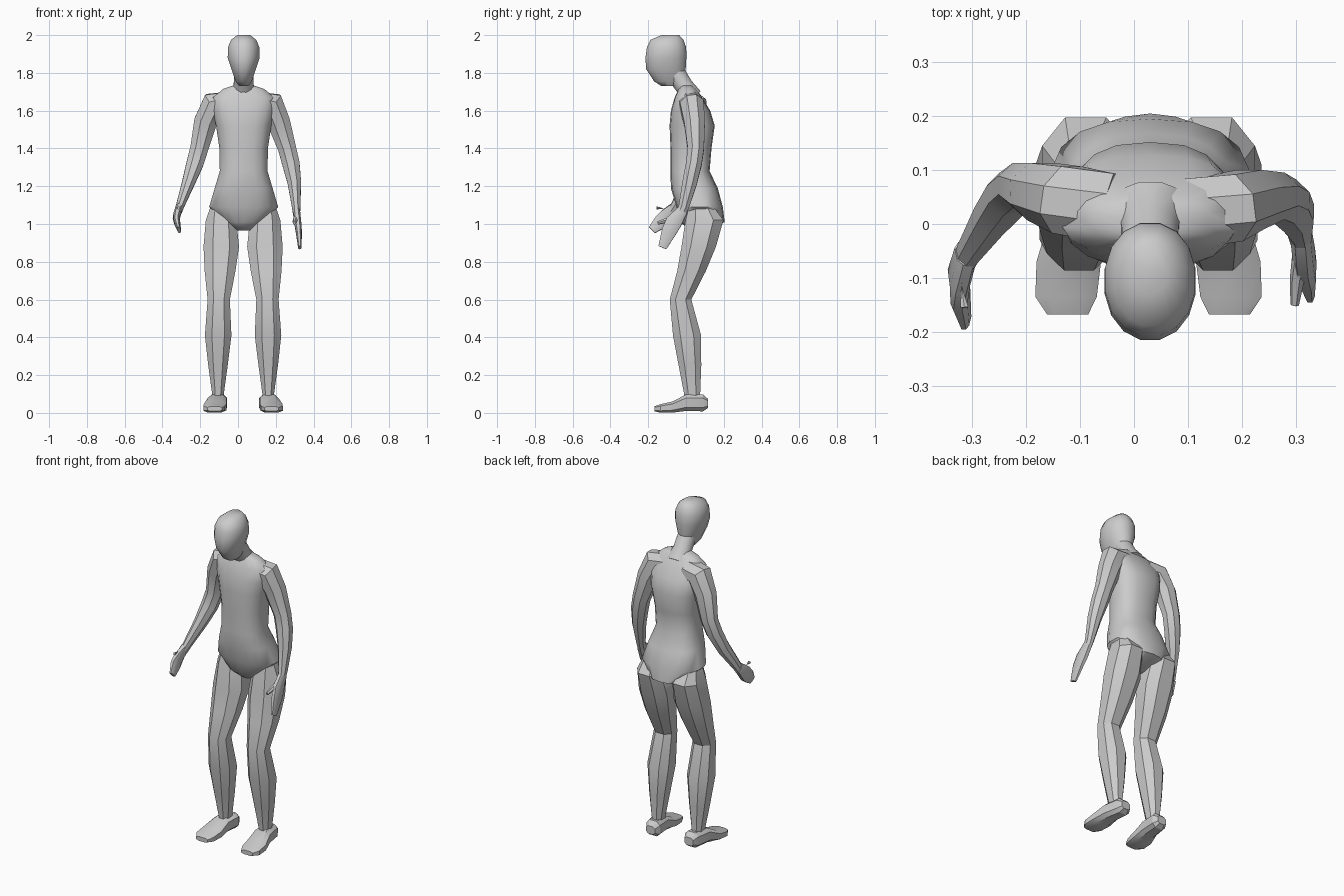
import bpy, bmesh, math
from mathutils import Vector

MID = 0.03  # body centre line


def loft(name, rings, n, power=1.0, angle=32):
    """Skin a closed tube over rings given as (centre, u half axis, v half axis)."""
    bm = bmesh.new()
    loops = []
    for c, u, v in rings:
        loop = []
        for i in range(n):
            a = 2 * math.pi * (i + 0.5) / n
            ca, sa = math.cos(a), math.sin(a)
            ca = math.copysign(abs(ca) ** power, ca)
            sa = math.copysign(abs(sa) ** power, sa)
            loop.append(bm.verts.new(c + u * ca + v * sa))
        loops.append(loop)
    for a, b in zip(loops, loops[1:]):
        for i in range(n):
            j = (i + 1) % n
            bm.faces.new((a[i], a[j], b[j], b[i]))
    bm.faces.new(loops[0])
    bm.faces.new(loops[-1])
    bmesh.ops.recalc_face_normals(bm, faces=bm.faces)
    me = bpy.data.meshes.new(name)
    bm.to_mesh(me)
    bm.free()
    ob = bpy.data.objects.new(name, me)
    bpy.context.collection.objects.link(ob)
    bpy.ops.object.select_all(action='DESELECT')
    bpy.context.view_layer.objects.active = ob
    ob.select_set(True)
    bpy.ops.object.shade_smooth_by_angle(angle=math.radians(angle))
    return ob


def slabs(rows):
    """Level rings from (z, x0, x1, y front, y back)."""
    return [(Vector(((x0 + x1) / 2, (y0 + y1) / 2, z)),
             Vector(((x1 - x0) / 2, 0, 0)), Vector((0, (y1 - y0) / 2, 0)))
            for z, x0, x1, y0, y1 in rows]


def tube(path):
    """Rings square to a path of (x, y, z, half width, half depth)."""
    pts = [Vector(p[:3]) for p in path]
    rings = []
    for i, p in enumerate(path):
        t = (pts[min(i + 1, len(pts) - 1)] - pts[max(i - 1, 0)]).normalized()
        v = Vector((0, 1, 0))
        v = (v - t * v.dot(t)).normalized()
        rings.append((pts[i], v.cross(t) * p[3], v * p[4]))
    return rings


# Torso and pelvis: z, half width, front, back
torso = [(0.965, 0.035, 0.02, 0.10), (1.01, 0.11, -0.03, 0.205),
         (1.09, 0.185, -0.05, 0.195), (1.19, 0.155, -0.08, 0.168),
         (1.28, 0.128, -0.082, 0.125), (1.40, 0.13, -0.082, 0.135),
         (1.52, 0.148, -0.087, 0.152), (1.60, 0.165, -0.08, 0.128),
         (1.67, 0.165, -0.06, 0.085), (1.715, 0.11, -0.04, 0.055),
         (1.735, 0.05, -0.03, 0.035)]
loft("torso", slabs([(z, MID - w, MID + w, f, b) for z, w, f, b in torso]), 18, 0.8, 45)

# Neck leaning forward, and head
loft("neck", tube([(MID, 0.03, 1.67, 0.075, 0.06), (MID, -0.01, 1.73, 0.055, 0.05),
                   (MID, -0.07, 1.82, 0.05, 0.055)]), 12, 1, 45)
head = [(1.73, 0.025, -0.13, -0.04), (1.755, 0.044, -0.17, -0.01),
        (1.82, 0.066, -0.213, 0.0), (1.88, 0.086, -0.217, 0.004),
        (1.935, 0.085, -0.209, 0.003), (1.975, 0.068, -0.19, -0.012),
        (2.0, 0.035, -0.13, -0.035)]
loft("head", slabs([(z, MID - w, MID + w, f, b) for z, w, f, b in head]), 16, 0.95, 50)

# Legs and feet, offsets measured outward from the centre line
leg = [(1.12, 0.09, 0.165, 0.02, 0.13), (1.02, 0.03, 0.203, -0.01, 0.205),
       (0.88, 0.015, 0.216, -0.03, 0.165), (0.75, 0.035, 0.209, -0.052, 0.11),
       (0.60, 0.066, 0.192, -0.09, 0.032), (0.41, 0.057, 0.207, -0.074, 0.085),
       (0.25, 0.078, 0.188, -0.043, 0.085), (0.10, 0.10, 0.166, -0.013, 0.078),
       (0.05, 0.10, 0.166, -0.01, 0.08)]
# Foot: y, centre, half width, sole, top
foot = [(0.117, 0.128, 0.03, 0.025, 0.075), (0.09, 0.128, 0.046, 0.006, 0.10),
        (0.0, 0.138, 0.052, 0.008, 0.10), (-0.07, 0.148, 0.063, 0.0, 0.062),
        (-0.135, 0.153, 0.06, 0.0, 0.047), (-0.168, 0.15, 0.04, 0.008, 0.035)]
for side, s in (("left", 1), ("right", -1)):
    rows = []
    for z, a, b, f, k in leg:
        x0, x1 = sorted((0.027 + s * a, 0.027 + s * b))
        rows.append((z, x0, x1, f, k))
    loft(side + "_leg", slabs(rows), 8, 0.85)
    loft(side + "_foot", [(Vector((0.027 + s * c, y, (lo + hi) / 2)), Vector((w, 0, 0)),
                           Vector((0, 0, (hi - lo) / 2))) for y, c, w, lo, hi in foot], 8, 0.65)

# Arms, each in its own pose
left_arm = [(0.10, 0.02, 1.645, 0.06, 0.07), (0.175, 0.03, 1.63, 0.078, 0.068),
            (0.215, 0.045, 1.54, 0.066, 0.06), (0.26, 0.052, 1.40, 0.052, 0.047),
            (0.28, 0.042, 1.32, 0.05, 0.045), (0.298, 0.02, 1.22, 0.039, 0.042),
            (0.308, -0.012, 1.09, 0.024, 0.03), (0.31, -0.03, 1.05, 0.02, 0.03)]
right_arm = [(-0.045, 0.03, 1.645, 0.06, 0.07), (-0.125, 0.045, 1.63, 0.078, 0.068),
             (-0.172, 0.06, 1.54, 0.066, 0.058), (-0.205, 0.072, 1.40, 0.052, 0.045),
             (-0.228, 0.055, 1.32, 0.049, 0.045), (-0.262, 0.015, 1.22, 0.037, 0.042),
             (-0.305, -0.05, 1.10, 0.024, 0.03), (-0.315, -0.07, 1.065, 0.02, 0.03)]
loft("left_arm", tube(left_arm), 8)
loft("right_arm", tube(right_arm), 8)

# Hands and thumbs
loft("left_hand", tube([(0.31, -0.02, 1.07, 0.02, 0.03), (0.316, -0.065, 1.01, 0.02, 0.046),
                        (0.322, -0.09, 0.96, 0.017, 0.042), (0.327, -0.125, 0.875, 0.009, 0.024)]), 8, 0.75)
loft("left_thumb", tube([(0.31, -0.055, 1.04, 0.016, 0.02), (0.303, -0.10, 1.02, 0.014, 0.014),
                         (0.298, -0.15, 1.005, 0.008, 0.009)]), 6)
loft("right_hand", tube([(-0.312, -0.055, 1.09, 0.02, 0.03), (-0.325, -0.10, 1.04, 0.02, 0.045),
                         (-0.322, -0.135, 1.01, 0.017, 0.04), (-0.312, -0.18, 0.968, 0.009, 0.024)]), 8, 0.75)
loft("right_thumb", tube([(-0.315, -0.07, 1.085, 0.016, 0.018), (-0.32, -0.115, 1.082, 0.014, 0.013),
                          (-0.315, -0.155, 1.085, 0.008, 0.009)]), 6)
